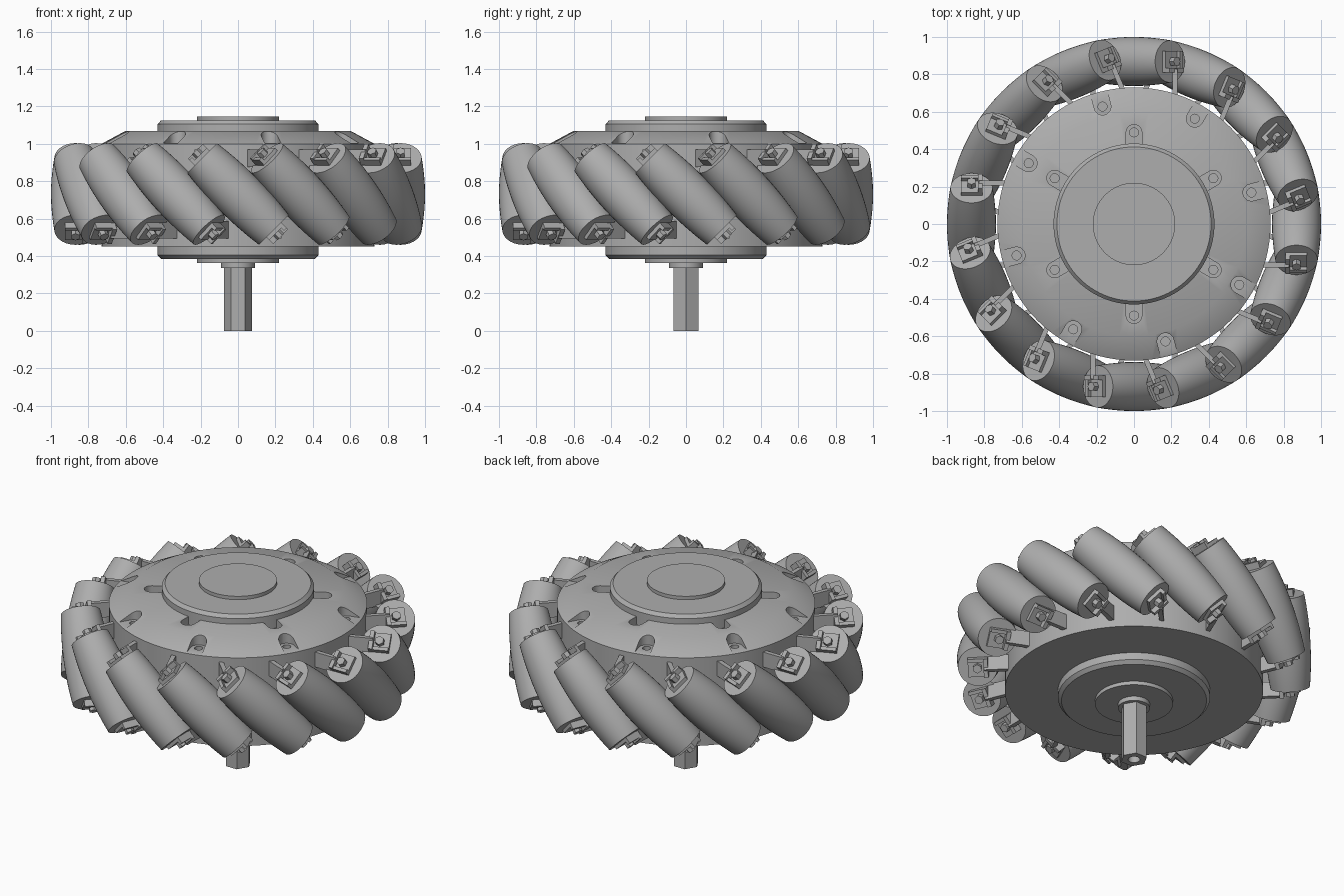
import bpy, bmesh
from math import pi, sqrt, radians, cos, sin
from mathutils import Matrix, Vector

cube = bpy.data.objects.get("Cube")
if cube:
    bpy.data.objects.remove(cube)

grey = bpy.data.materials.new("machined grey")
grey.use_nodes = True
COLOUR = (0.42, 0.42, 0.42, 1)
grey.diffuse_color = COLOUR
grey.node_tree.nodes["Principled BSDF"].inputs["Base Color"].default_value = COLOUR

COUNT = 16        # rollers around the wheel
MID_Z = 0.732     # height of the roller ring
RING = 0.869      # distance of roller centres from the wheel axis
HALF = 0.272      # half length of a roller
TILT = Matrix.Rotation(radians(45), 4, 'X')


def finish(mesh):
    for p in mesh.polygons:
        p.use_smooth = True
    mesh.set_sharp_from_angle(angle=radians(30))
    if not mesh.materials:
        mesh.materials.append(grey)


def mesh_from(bm, name):
    bmesh.ops.recalc_face_normals(bm, faces=bm.faces)
    mesh = bpy.data.meshes.new(name)
    bm.to_mesh(mesh)
    bm.free()
    finish(mesh)
    return mesh


def place(mesh, name, matrix=Matrix()):
    ob = bpy.data.objects.new(name, mesh)
    ob.matrix_world = matrix
    bpy.context.collection.objects.link(ob)
    return ob


def lathe(profile, name, steps=96):
    """Spin (radius, z) points that start and end on the axis."""
    bm = bmesh.new()
    verts = [bm.verts.new((r, 0, z)) for r, z in profile]
    edges = [bm.edges.new(pair) for pair in zip(verts, verts[1:])]
    bmesh.ops.spin(bm, geom=verts + edges, axis=(0, 0, 1), cent=(0, 0, 0),
                   angle=2 * pi, steps=steps, use_merge=True)
    bmesh.ops.remove_doubles(bm, verts=bm.verts, dist=1e-5)
    return mesh_from(bm, name)


def add_box(bm, low, high, matrix=Matrix()):
    low, high = Vector(low), Vector(high)
    size = Matrix.Diagonal((*(high - low), 1))
    bmesh.ops.create_cube(bm, size=1, matrix=matrix @ Matrix.Translation((low + high) / 2) @ size)


def add_rod(bm, radius, z0, z1, sides, matrix=Matrix()):
    bmesh.ops.create_cone(bm, cap_ends=True, segments=sides, radius1=radius, radius2=radius,
                          depth=z1 - z0, matrix=matrix @ Matrix.Translation((0, 0, (z0 + z1) / 2)))


def add_slot(bm, angle, r, end, width, z0, z1):
    """Slot along the radius, rounded at r and square at end."""
    side = 1 if end > r else -1
    arc = [pi / 2 + pi * i / 12 for i in range(13)]
    pts = [(r + side * width * cos(a), width * sin(a)) for a in arc]
    pts += [(end, -width), (end, width)]
    turn = Matrix.Rotation(angle, 4, 'Z')
    face = bm.faces.new([bm.verts.new(turn @ Vector((x, y, z0))) for x, y in pts])
    top = bmesh.ops.extrude_face_region(bm, geom=[face])["geom"]
    bmesh.ops.translate(bm, vec=(0, 0, z1 - z0),
                        verts=[v for v in top if isinstance(v, bmesh.types.BMVert)])


def cut(ob, *cutter_meshes):
    cutters = [place(m, "cutter") for m in cutter_meshes]
    for c in cutters:
        c.hide_render = True
        mod = ob.modifiers.new("cut", 'BOOLEAN')
        mod.operation, mod.solver, mod.object = 'DIFFERENCE', 'EXACT', c
    deps = bpy.context.evaluated_depsgraph_get()
    baked = bpy.data.meshes.new_from_object(ob.evaluated_get(deps))
    ob.modifiers.clear()
    ob.data = baked
    finish(baked)
    for c in cutters:
        bpy.data.objects.remove(c)


# Hub drum with screw pockets in its conical top
hub = place(lathe([(0, 0.45), (0.73, 0.45), (0.73, 1.0), (0.6, 1.07), (0, 1.07)], "hub"), "hub")
pockets, holes = bmesh.new(), bmesh.new()
outer = [radians(15 + 45 * i) for i in range(8)]
inner = [radians(30 + 60 * i) for i in range(6)]
for a in outer:
    add_slot(pockets, a, 0.65, 0.82, 0.045, 1.005, 1.2)
    add_rod(holes, 0.024, 0.96, 1.2, 20, Matrix.Translation((0.65 * cos(a), 0.65 * sin(a), 0)))
for a in inner:
    add_slot(pockets, a, 0.49, 0.4, 0.042, 1.02, 1.2)
    add_rod(holes, 0.024, 0.97, 1.2, 20, Matrix.Translation((0.49 * cos(a), 0.49 * sin(a), 0)))
cut(hub, mesh_from(pockets, "pockets"), mesh_from(holes, "holes"))

# Bearing caps above and below
place(lathe([(0, 1.0), (0.43, 1.0), (0.43, 1.105), (0.412, 1.125), (0.22, 1.125),
             (0.22, 1.146), (0, 1.146)], "top_cap"), "top_cap")
place(lathe([(0, 0.5), (0.43, 0.5), (0.43, 0.405), (0.41, 0.385), (0.22, 0.385),
             (0.22, 0.362), (0.09, 0.362), (0.09, 0.335), (0, 0.335)], "bottom_cap"), "bottom_cap")

# Hexagonal drive shaft with a bored end
bm = bmesh.new()
add_rod(bm, 0.076, 0, 0.36, 6, Matrix.Rotation(pi / 2, 4, 'Z'))
shaft = place(mesh_from(bm, "drive_shaft"), "drive_shaft")
bm = bmesh.new()
add_rod(bm, 0.034, -0.1, 0.1, 24)
cut(shaft, mesh_from(bm, "bore"))

# Barrel roller whose outer line follows the wheel's rim
stations = [HALF * (i / 8 - 1) for i in range(17)]
barrel = [(sqrt(1 - s * s / 2) - RING, s) for s in stations]
roller = lathe([(0, -HALF)] + barrel + [(0, HALF)], "roller", 40)

# Hex axle through the roller
bm = bmesh.new()
add_rod(bm, 0.026, -0.325, 0.325, 6)
axle = mesh_from(bm, "roller_axle")

# Bracket: end plate, raised lip and arm to the hub, in the frame of the wheel
bm = bmesh.new()
seat = Matrix.Translation((RING, 0, 0)) @ TILT
add_box(bm, (-0.06, -0.055, HALF - 0.01), (0.055, 0.055, HALF + 0.02), seat)
add_box(bm, (-0.06, -0.055, HALF), (-0.035, 0.055, HALF + 0.05), seat)
add_box(bm, (-0.06, -0.055, HALF), (0.055, -0.035, HALF + 0.04), seat)
add_box(bm, (0.69, -0.232, 0.145), (0.83, -0.205, 0.238))
bracket = mesh_from(bm, "roller_bracket")

for i in range(COUNT):
    spot = Matrix.Translation((0, 0, MID_Z)) @ Matrix.Rotation(2 * pi * i / COUNT, 4, 'Z')
    tilted = spot @ Matrix.Translation((RING, 0, 0)) @ TILT
    place(roller, f"roller_{i + 1}", tilted)
    place(axle, f"roller_axle_{i + 1}", tilted)
    place(bracket, f"upper_bracket_{i + 1}", spot)
    place(bracket, f"lower_bracket_{i + 1}", spot @ Matrix.Rotation(pi, 4, 'X'))
